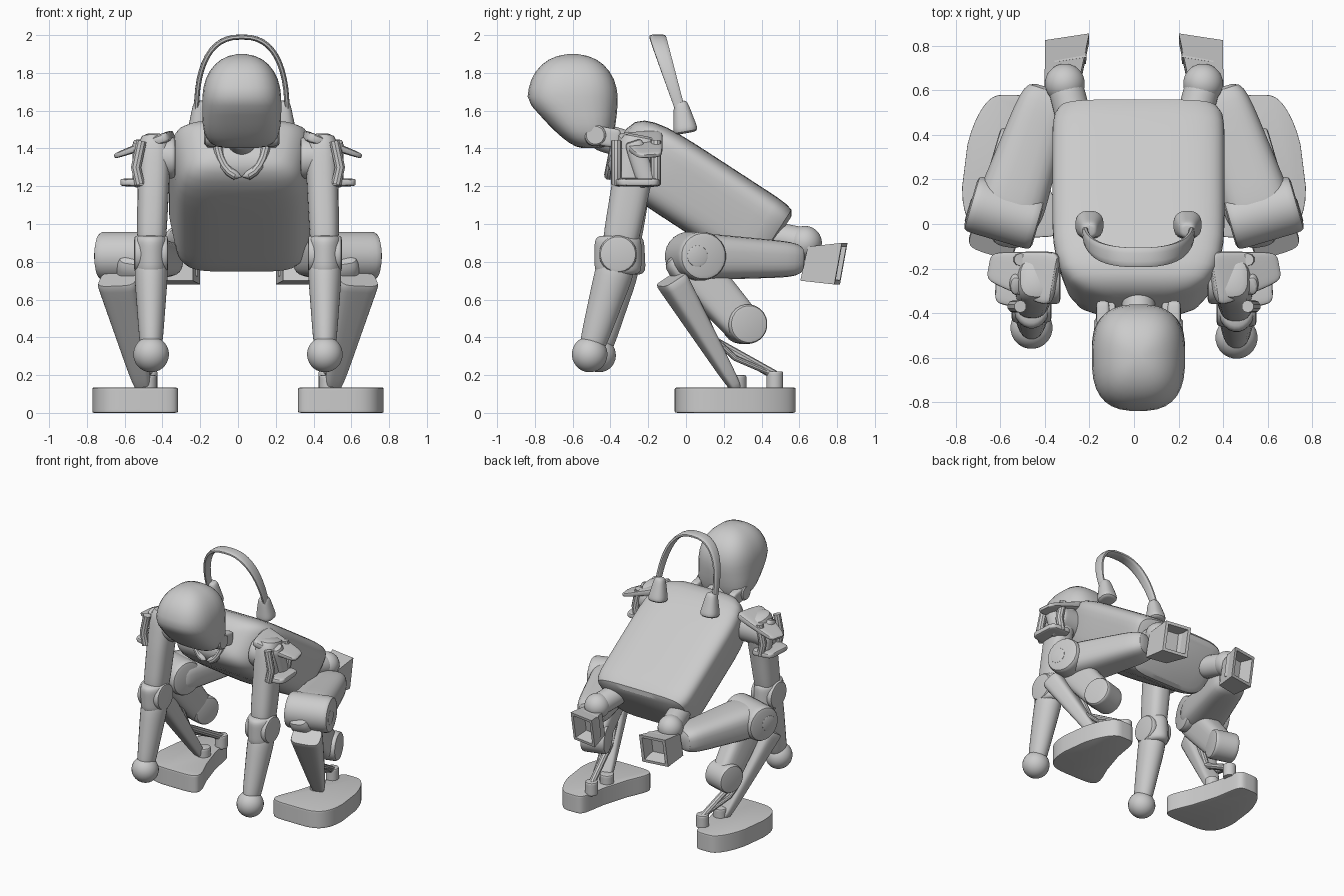
import bpy, bmesh, math
from mathutils import Vector

cube = bpy.data.objects.get("Cube")
if cube:
    bpy.data.objects.remove(cube, do_unlink=True)

tone = (.6, .6, .6, 1)
grey = bpy.data.materials.new("plain grey")
grey.use_nodes = True
grey.diffuse_color = tone
grey.node_tree.nodes["Principled BSDF"].inputs["Base Color"].default_value = tone

X, Y, Z = Vector((1, 0, 0)), Vector((0, 1, 0)), Vector((0, 0, 1))
middle = X * .02
parts = []


def at(x, y, z):
    return Vector((x, y, z))


def finish(name, bm):
    bmesh.ops.recalc_face_normals(bm, faces=bm.faces)
    mesh = bpy.data.meshes.new(name)
    bm.to_mesh(mesh)
    bm.free()
    mesh.materials.append(grey)
    obj = bpy.data.objects.new(name, mesh)
    bpy.context.collection.objects.link(obj)
    parts.append(obj)
    return obj


def squircle(angle, power):
    """Point on a unit superellipse."""
    return [math.copysign(abs(f) ** (2 / power), f) for f in (math.cos(angle), math.sin(angle))]


def loft(name, rings, side=X, power=2, bend=False, taper=0, count=24):
    """Skin superellipse rings (centre, half width along side, half depth)."""
    bm = bmesh.new()
    last, loops = len(rings) - 1, []
    for i, (centre, wide, deep) in enumerate(rings):
        low, high = (max(i - 1, 0), min(i + 1, last)) if bend else (0, last)
        along = (rings[high][0] - rings[low][0]).normalized()
        across = (side - along * side.dot(along)).normalized()
        normal = across.cross(along)
        loop = []
        for k in range(count):
            u, v = squircle(math.tau * (k + .5) / count, power)
            loop.append(bm.verts.new(centre + across * wide * u * (1 + taper * v) + normal * deep * v))
        loops.append(loop)
    for p, q in zip(loops, loops[1:]):
        for k in range(count):
            j = (k + 1) % count
            bm.faces.new((p[k], p[j], q[j], q[k]))
    bm.faces.new(loops[0])
    bm.faces.new(loops[-1])
    return finish(name, bm)


def blob(name, start, end, wide, deep=None, thin=1, ends=(6, 6), **style):
    """Rounded limb; thin scales the far end, ends set how square each tip is."""
    rings, steps = [], 16
    for i in range(steps):
        t = -math.cos(math.pi * (i + .5) / steps)
        tip = ends[t > 0]
        f = (t + 1) / 2
        size = (1 - abs(t) ** tip) ** (1 / tip) * (1 + (thin - 1) * f)
        rings.append((start.lerp(end, f), wide * size, (deep or wide) * size))
    return loft(name, rings, **style)


def ball(name, centre, radius):
    return blob(name, centre - Z * radius, centre + Z * radius, radius, ends=(2, 2))


def drum(name, centre, half, radius, axis=X):
    """Short cylinder with softened rims."""
    side = Y if axis == Z else Z
    return blob(name, centre - axis * half, centre + axis * half, radius, ends=(12, 12), side=side)


def tube(name, points, radius):
    return loft(name, [(p, radius, radius) for p in points], bend=True, count=10)


def mirror(objs, swing=0):
    """Copy left parts to the right, optionally swinging the low end back."""
    for o in objs:
        bm = bmesh.new()
        bm.from_mesh(o.data)
        for v in bm.verts:
            v.co.x = -v.co.x
            v.co.y += swing * max(0, 1.2 - v.co.z)
        finish(o.name.replace("left", "right"), bm)


# Torso: tilted rounded pack, narrower underneath
blob("torso", middle + at(0, -.36, 1.44), middle + at(0, .47, .9), .37, .21,
     ends=(4, 12), power=5, taper=.1, count=48)

# Head: dome whose depth shrinks toward the jaw
brow, jaw = 1.65, .25
crown = middle - Y * .6
head = blob("head", crown + Z * (brow - jaw), crown + Z * (brow + jaw), .21, .24,
            ends=(4, 2.2), power=2.7, count=32)
for v in head.data.vertices:
    low = max(brow - v.co.z, 0) / jaw
    v.co.y = crown.y + (v.co.y - crown.y) * (1 - low / 2) + low / 10

# Neck, its pivot and the collar rim on the chest
pivot = middle + at(0, -.48, 1.47)
blob("neck", pivot, middle + at(0, -.25, 1.4), .075)
drum("neck_pivot", pivot, .2, .06)
for ear in (X, -X):
    edge = pivot + ear * .16
    blob("neck_tab", edge, edge + at(0, .13, -.02), .03, .05, power=5)
rim = []
for i in range(13):
    u, v = math.cos(math.pi * i / 12), math.sin(math.pi * i / 12)
    rim.append(middle + at(.13 * u, -.37 - .04 * v, 1.45 - .2 * v))
tube("collar", rim, .025)

# Carrying handle: ribbon arch, broad on top, on two feet
arch = []
for i in range(25):
    u, v = squircle(math.pi * i / 24, 2.5)
    arch.append((middle + at(.24 * u, -.02 - .13 * v, 1.57 + .42 * v), .025 + .02 * v, .014))
loft("handle", arch, side=Y, power=3, bend=True, count=12)
for x in (-.22, .22):
    foot = middle + at(x, 0, 1.48)
    blob("handle_foot", foot, foot + at(0, -.03, .17), .07, thin=.5, power=2.5)

# Left arm
first = len(parts)
shoulder, elbow, hand = at(.44, -.24, 1.47), at(.46, -.36, .84), at(.46, -.51, .31)
drum("left_shoulder", at(.42, -.25, 1.35), .09, .11)
blob("left_upper_arm", shoulder, elbow, .09, .11, thin=.85, power=2.6)
drum("left_elbow", elbow, .09, .1)
blob("left_elbow_cuff", elbow + Z * .1, elbow - Z * .11, .09, .125)
blob("left_forearm", elbow - Z * .03, hand, .095, .11, thin=.6)
ball("left_hand", hand, .095)

# Left shoulder guard: sloping fin, lower shelf and posts
blob("left_shoulder_fin", at(.35, -.25, 1.47), at(.65, -.19, 1.36), .13, .03, thin=.5, side=Y, power=5)
blob("left_shoulder_shelf", at(.46, -.26, 1.22), at(.62, -.25, 1.22), .13, .025, thin=.8, side=Y, power=5)
for y in (-.37, -.16):
    tube("left_shoulder_post", [at(.52, y, 1.21), at(.54, y, 1.3), at(.51, y, 1.44)], .028)
blob("left_shoulder_link", at(.53, -.2, 1.2), at(.53, -.28, 1.44), .03, .05)
mirror(parts[first:], swing=.05)

# Left knee, thigh and hip
first = len(parts)
knee, hip = at(.58, .05, .83), at(.31, .63, .9)
cross = at(.96, .28, 0)
drum("left_knee", knee, .16, .13, cross)
blob("left_thigh", knee - Y * .05, at(.38, .61, .81), .165, .13, thin=.7, side=cross, power=3)
ball("left_hip", hip, .09)
blob("left_hip_stub", hip - at(.05, .2, -.04), hip, .08)

# Left hip box: flared and skewed, with a recessed rear opening
bm = bmesh.new()
bmesh.ops.create_cube(bm, size=.2)
for v in bm.verts:
    x, y, z = v.co
    flare = 1 + y
    v.co = at(x * flare * .9 - y * .1, y * .9 + z * .2 - x * .15, z * flare) + at(.31, .73, .79)
bm.normal_update()
back = max(bm.faces, key=lambda f: f.calc_center_median().y)
bmesh.ops.inset_region(bm, faces=[back], thickness=.03)
bmesh.ops.inset_region(bm, faces=[back], thickness=.01, depth=-.1)
finish("left_hip_box", bm)

# Left lower leg: link, joint, shin blade, rods and ankle, turned with the knee
joint, ankle = at(.54, .31, .47), at(.47, .47, .2)
drum("left_knee_disc", at(.67, .04, .83), .08, .06, cross)
blob("left_leg_link", at(.55, -.04, .86), joint + at(0, .03, -.05), .09, .125, thin=.8, side=cross, power=3.5)
drum("left_lower_joint", joint, .09, .105, cross)
blob("left_shin_blade", at(.635, -.08, .71), at(.5, .27, .12), .11, .075, thin=.4,
     ends=(30, 6), side=cross, power=4)
tube("left_shin_strut", [at(.55, .03, .66), at(.53, .15, .38), ankle], .025)
tube("left_ankle_rod", [at(.59, .12, .42), at(.55, .26, .29), ankle], .015)
drum("left_ankle_post", ankle - Z * .03, .05, .045, Z)
drum("left_ankle_mount", at(.48, .27, .15), .05, .05, Z)

# Left foot: slab, broad at the toe, bowed outward at the waist
foot = blob("left_foot", Z * 0, Z * .135, 1, ends=(40, 40), power=4.5, count=48)
for v in foot.data.vertices:
    u, back = v.co.x, v.co.y
    v.co.x = .59 + .03 * back - .06 * back * back + u * (.175 - .07 * back)
    v.co.y = .26 + .32 * back
mirror(parts[first:])

# Smooth shading with crisp edges
bpy.ops.object.select_all(action="DESELECT")
for o in parts:
    o.select_set(True)
bpy.context.view_layer.objects.active = parts[0]
bpy.ops.object.shade_smooth_by_angle(angle=math.radians(32))
